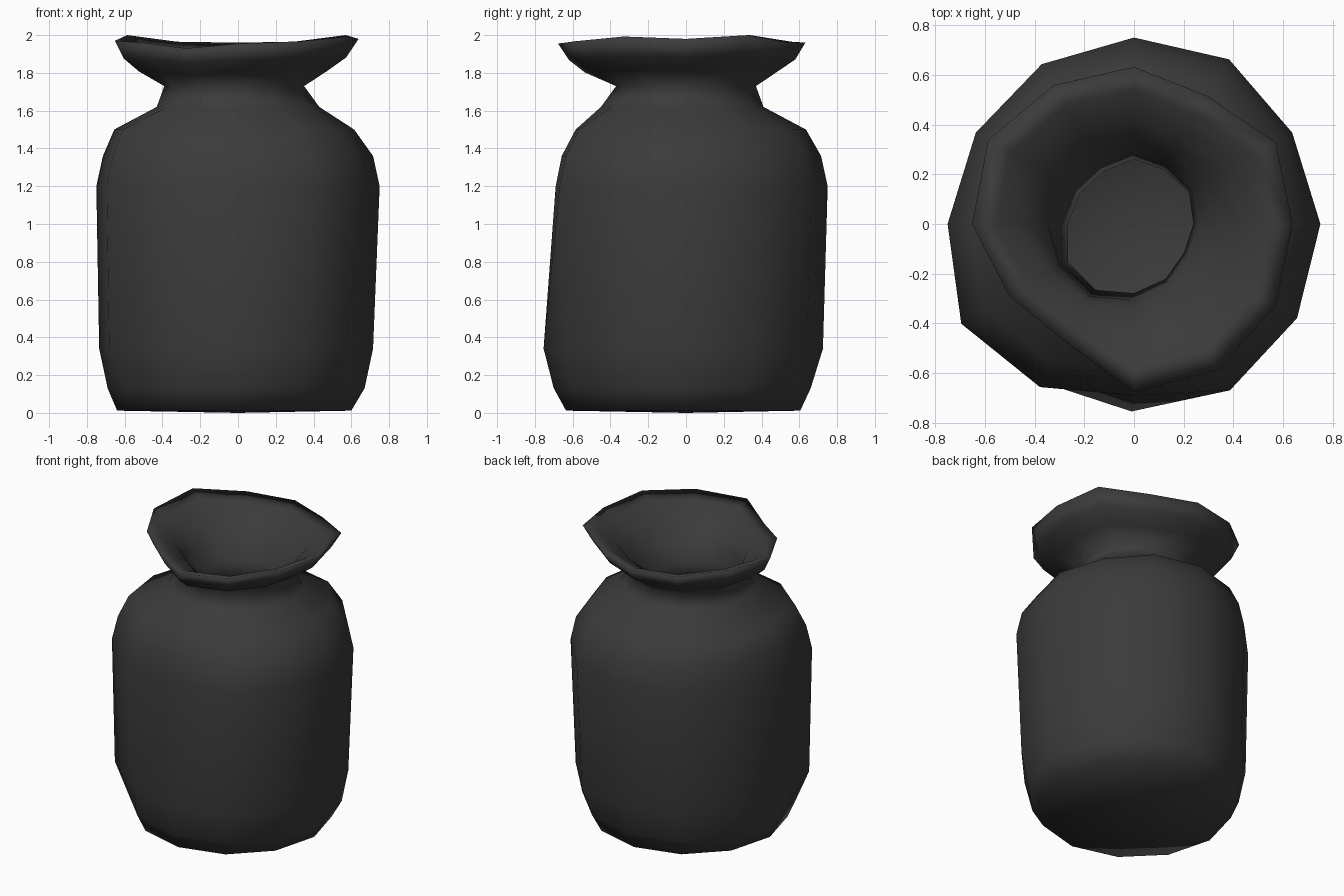
import bpy, bmesh
from math import cos, sin, pi

cube = bpy.data.objects.get("Cube")
if cube:
    bpy.data.objects.remove(cube, do_unlink=True)

clay = bpy.data.materials.new("dark_grey_clay")
clay.use_nodes = True
colour = (0.044, 0.044, 0.044, 1)
clay.diffuse_color = colour
clay.node_tree.nodes["Principled BSDF"].inputs["Base Color"].default_value = colour

SIDES = 12
# Hand-shaped unevenness: belly, shoulders, flared rim and throat
even = [1] * SIDES
belly = [1, .98, 1.02, 1, .99, .98, 1, 1.07, 1.01, 1.04, 1.03, 1.01]
upper = belly[:9] + [.92] + belly[10:]
rim = [.99, 1.02, .92, .98, 1, 1.05, 1.01, .9, .85, 1.05, 1.05, 1.02]
throat = [.92, .98, .96, 1, .94, .96, 1.02, 1.18, 1.18, 1.07, .98, .89]
# Rise and dip of the rim round the mouth
lift = [.2, 1, -.4, -.6, -.4, 1, -.2, -.6, -1.8, -.8, -.3, .7]

# Rings from the foot up the outside, over the rim and down the inside:
# radius, height, centre x, centre y, unevenness, amount of lift
profile = [
    (.62, .012, -.02, -.015, even, 0),
    (.68, .13, -.01, -.02, even, 0),
    (.725, .34, -.01, 0, belly, 0),
    (.75, 1.2, 0, 0, upper, 0),
    (.715, 1.36, 0, 0, upper, 0),
    (.635, 1.5, -.02, 0, upper, 0),
    (.43, 1.62, 0, -.02, even, 0),
    (.37, 1.73, -.02, 0, even, 0),
    (.5, 1.81, -.02, -.01, rim, .01),
    (.59, 1.88, -.01, 0, rim, .015),
    (.645, 1.975, 0, 0, rim, .025),
    (.55, 1.945, 0, 0, rim, .02),
    (.43, 1.87, 0, 0, rim, .01),
    (.335, 1.76, -.01, 0, even, 0),
    (.285, 1.65, -.01, 0, throat, 0),
    (.26, 1.53, 0, 0, throat, 0),
    (.5, 1.43, -.01, 0, even, 0),
    (.65, 1.2, 0, 0, upper, 0),
    (.63, .34, -.01, 0, belly, 0),
    (.56, .12, -.01, 0, even, 0),
]

bm = bmesh.new()
rings = []
for radius, height, cx, cy, shape, wave in profile:
    ring = []
    for i in range(SIDES):
        a = 2 * pi * i / SIDES
        r = radius * shape[i]
        ring.append(bm.verts.new((cx + r * cos(a), cy + r * sin(a), height + wave * lift[i])))
    rings.append(ring)

# Walls between neighbouring rings
for low, high in zip(rings, rings[1:]):
    for i in range(SIDES):
        j = (i + 1) % SIDES
        bm.faces.new((low[i], low[j], high[j], high[i]))

# Underside and inner floor
for ring, z in ((rings[0], 0), (rings[-1], .1)):
    centre = bm.verts.new((0, 0, z))
    for i in range(SIDES):
        bm.faces.new((ring[i], ring[(i + 1) % SIDES], centre))

bmesh.ops.recalc_face_normals(bm, faces=bm.faces)
for face in bm.faces:
    face.smooth = True
mesh = bpy.data.meshes.new("vase")
bm.to_mesh(mesh)
bm.free()
mesh.materials.append(clay)
vase = bpy.data.objects.new("vase", mesh)
bpy.context.collection.objects.link(vase)
